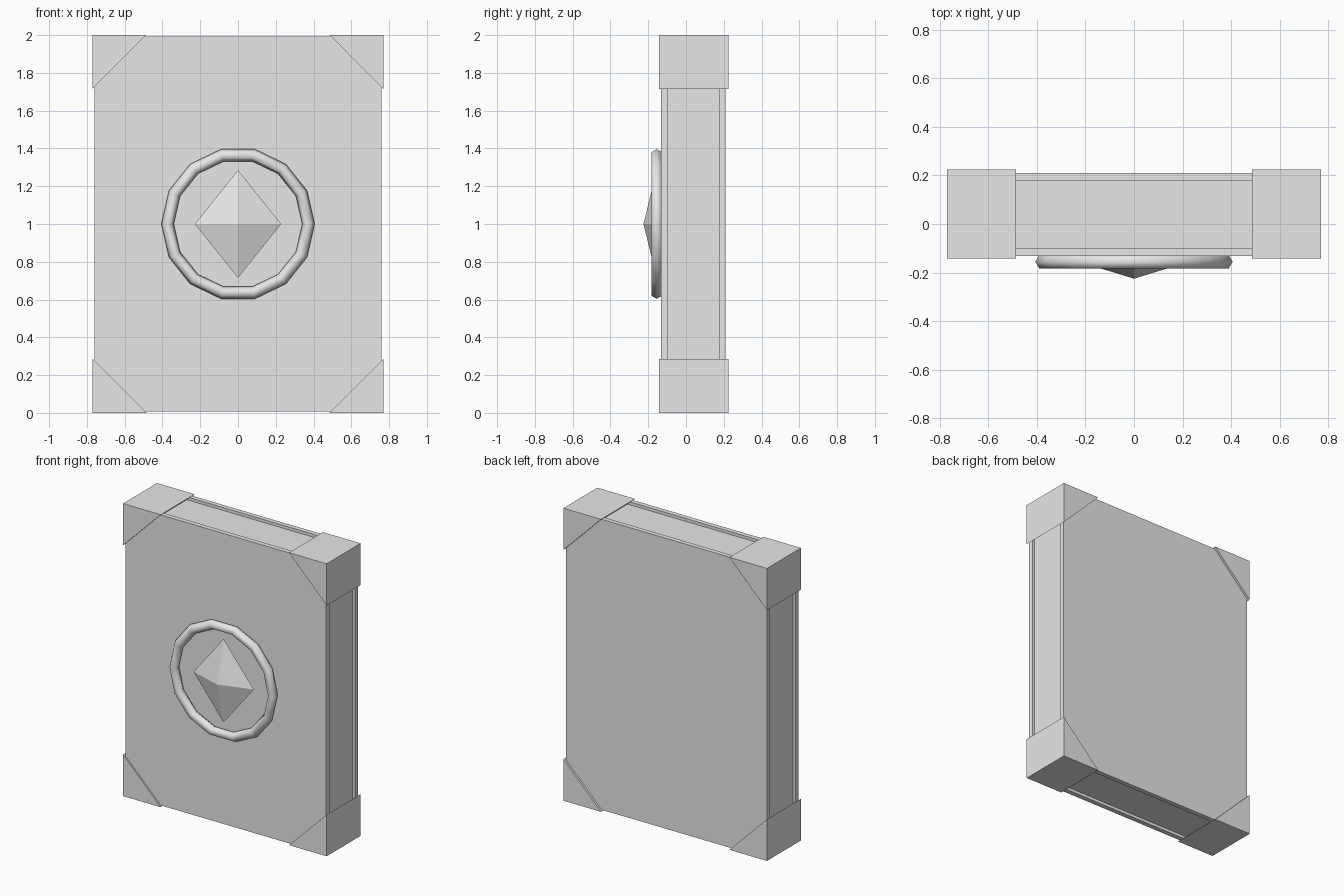
import bpy, bmesh, math
from mathutils import Matrix

if "Cube" in bpy.data.objects:
    bpy.data.objects.remove(bpy.data.objects["Cube"])

grey = bpy.data.materials.new("light_grey")
grey.diffuse_color = (0.8, 0.8, 0.8, 1)
grey.use_nodes = True
grey.node_tree.nodes["Principled BSDF"].inputs["Base Color"].default_value = grey.diffuse_color


def finish(name, bm):
    bmesh.ops.recalc_face_normals(bm, faces=bm.faces[:])
    me = bpy.data.meshes.new(name)
    bm.to_mesh(me)
    bm.free()
    me.materials.append(grey)
    ob = bpy.data.objects.new(name, me)
    bpy.context.collection.objects.link(ob)
    return ob


def box(name, hx, y0, y1, z0, z1):
    bm = bmesh.new()
    m = Matrix.Translation((0, (y0 + y1) / 2, (z0 + z1) / 2))
    m = m @ Matrix.Diagonal((2 * hx, y1 - y0, z1 - z0, 1))
    bmesh.ops.create_cube(bm, size=1, matrix=m)
    return finish(name, bm)


# Covers and the slightly recessed page block
box("front_cover", 0.76, -0.132, -0.099, 0.007, 1.993)
box("back_cover", 0.76, 0.178, 0.21, 0.007, 1.993)
box("pages", 0.74, -0.099, 0.178, 0.027, 1.973)

# Triangular corner guards, one prism per corner
Y0, Y1, LEG = -0.142, 0.225, 0.285
for side, sx in (("left", -1), ("right", 1)):
    for level, sz in (("bottom", -1), ("top", 1)):
        x, z = sx * 0.77, 1 + sz
        tri = [(x, z), (x - sx * LEG, z), (x, z - sz * LEG)]
        bm = bmesh.new()
        face = bm.faces.new([bm.verts.new((a, Y0, b)) for a, b in tri])
        ext = bmesh.ops.extrude_face_region(bm, geom=[face], use_keep_orig=True)
        moved = [g for g in ext["geom"] if isinstance(g, bmesh.types.BMVert)]
        bmesh.ops.translate(bm, verts=moved, vec=(0, Y1 - Y0, 0))
        finish(f"{level}_{side}_corner_guard", bm)

# Round emblem frame on the front cover
bpy.ops.mesh.primitive_torus_add(
    major_segments=14, minor_segments=6, major_radius=0.373, minor_radius=0.033,
    location=(0, -0.155, 1), rotation=(math.pi / 2, 0, 0))
ring = bpy.context.object
ring.name = "emblem_ring"
ring.data.materials.append(grey)
bpy.ops.object.shade_smooth()

# Four-sided gem: a flattened double pyramid
bm = bmesh.new()
cy, depth = -0.155, 0.07
rim = [bm.verts.new((0.228 * math.cos(a), cy, 1 + 0.285 * math.sin(a)))
       for a in (i * math.pi / 2 for i in range(4))]
for s in (-1, 1):
    tip = bm.verts.new((0, cy + s * depth, 1))
    for i in range(4):
        bm.faces.new((rim[i], rim[(i + 1) % 4], tip))
finish("gem", bm)
